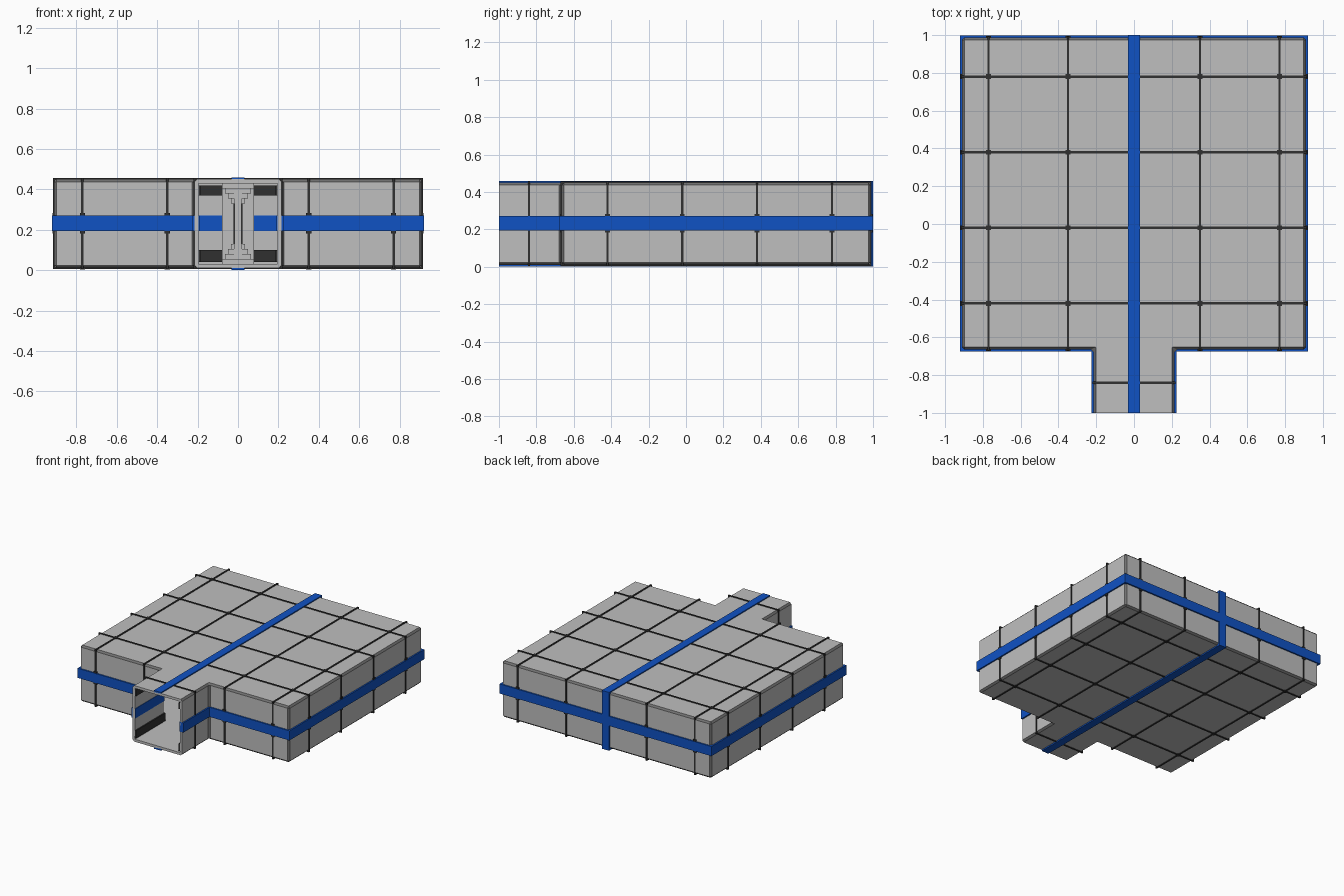
import bpy
import bmesh
from mathutils import Matrix, Vector

cube = bpy.data.objects.get("Cube")
if cube:
    bpy.data.objects.remove(cube, do_unlink=True)


def material(name, colour):
    m = bpy.data.materials.new(name)
    m.use_nodes = True
    m.diffuse_color = (*colour, 1)
    node = next(n for n in m.node_tree.nodes if n.type == "BSDF_PRINCIPLED")
    node.inputs["Base Color"].default_value = (*colour, 1)
    node.inputs["Roughness"].default_value = 0.7
    return m


GREY = material("light grey panel", (0.52, 0.52, 0.52))
EDGE = material("dark grey edging", (0.16, 0.16, 0.16))
DARK = material("charcoal trim", (0.03, 0.03, 0.03))
BLUE = material("blue stripe", (0.005, 0.085, 0.55))

BOTTOM, TOP = 0.01, 0.45
HALF_W, NECK, BACK, FRONT = 0.91, 0.215, 0.988, -0.665


def finish(name, bm, mats):
    bmesh.ops.recalc_face_normals(bm, faces=bm.faces)
    mesh = bpy.data.meshes.new(name)
    bm.to_mesh(mesh)
    bm.free()
    for m in mats:
        mesh.materials.append(m)
    ob = bpy.data.objects.new(name, mesh)
    bpy.context.collection.objects.link(ob)
    return ob


def outline(o, mouth=-1.0):
    """Room footprint with entry passage, grown outwards by o."""
    half = [(NECK + o, mouth), (NECK + o, FRONT - o),
            (HALF_W + o, FRONT - o), (HALF_W + o, BACK + o)]
    return half + [(-x, y) for x, y in reversed(half)]


def prism(points, z0, z1):
    bm = bmesh.new()
    face = bm.faces.new([bm.verts.new((x, y, z0)) for x, y in points])
    ext = bmesh.ops.extrude_face_region(bm, geom=[face])
    verts = [g for g in ext["geom"] if isinstance(g, bmesh.types.BMVert)]
    bmesh.ops.translate(bm, verts=verts, vec=(0, 0, z1 - z0))
    bmesh.ops.recalc_face_normals(bm, faces=bm.faces)
    return bm


def wall_band(name, z0, z1, outer, inner, mat):
    """Strip that follows the walls, open at the passage mouth."""
    points = outline(outer) + outline(inner)[::-1]
    return finish(name, prism(points, z0, z1), [mat])


def add_box(bm, lo, hi):
    lo, hi = Vector(lo), Vector(hi)
    mat = Matrix.Translation((lo + hi) / 2) @ Matrix.Diagonal((*(hi - lo), 1))
    bmesh.ops.create_cube(bm, size=1, matrix=mat)


def add_block(bm, centre, half):
    c, h = Vector(centre), Vector(half)
    add_box(bm, c - h, c + h)


# Hollow shell with chamfered dark edging
bm = prism(outline(0), BOTTOM, TOP)
edges = [e for e in bm.edges if not all(v.co.y < -0.99 for v in e.verts)]
bmesh.ops.bevel(bm, geom=edges, offset=0.013, segments=1, affect="EDGES",
                profile=0.5, material=1)
shell = finish("room_shell", bm, [GREY, EDGE])
cutter = finish("room_cavity", prism(outline(-0.02, -1.1), 0.03, 0.43), [GREY, EDGE])
cutter.hide_render = True
mod = shell.modifiers.new("hollow", "BOOLEAN")
mod.operation, mod.solver, mod.object = "DIFFERENCE", "EXACT", cutter
bpy.context.view_layer.objects.active = shell
bpy.ops.object.modifier_apply(modifier=mod.name)
bpy.data.objects.remove(cutter, do_unlink=True)

# Blue band round the walls, and dark skirting inside
wall_band("wall_band", 0.195, 0.27, 0.011, -0.024, BLUE)
wall_band("lower_skirting", 0.04, 0.10, -0.015, -0.03, DARK)
wall_band("upper_skirting", 0.37, 0.42, -0.015, -0.03, DARK)

# Blue centre stripe over roof, back and underside
bm = bmesh.new()
S = 0.031
add_box(bm, (-S, -1, TOP - 0.005), (S, 1, 0.458))
add_box(bm, (-S, -1, 0), (S, 1, BOTTOM + 0.005))
add_box(bm, (-S, BACK - 0.005, 0), (S, 1, 0.458))
finish("centre_stripe", bm, [BLUE])

# Trim ribs: loops wrapped round the shell on a grid
W, P = 0.006, 0.005
XS = [-0.77, -0.35, 0.35, 0.77]
YS = [-0.42, -0.02, 0.38, 0.78]
bm = bmesh.new()
for x in XS:
    for z in (BOTTOM, TOP):
        add_box(bm, (x - W, FRONT - P, z - P), (x + W, BACK + P, z + P))
    for y in (FRONT, BACK):
        add_box(bm, (x - W, y - P, BOTTOM - P), (x + W, y + P, TOP + P))
for y, half in [(y, HALF_W) for y in YS] + [(-0.84, NECK)]:
    for z in (BOTTOM, TOP):
        add_box(bm, (-half - P, y - W, z - P), (half + P, y + W, z + P))
    for x in (-half, half):
        add_box(bm, (x - P, y - W, BOTTOM - P), (x + P, y + W, TOP + P))
finish("trim_ribs", bm, [DARK])

# Small clips where ribs cross and where they meet the band
bm = bmesh.new()
C = 0.013
for z in (BOTTOM, TOP):
    for x in XS:
        for y in YS:
            add_block(bm, (x, y, z), (C, C, 0.007))
for z in (0.19, 0.275):
    for x in XS:
        for y in (FRONT, BACK):
            add_block(bm, (x, y, z), (C, 0.008, 0.008))
    for y in YS:
        for x in (-HALF_W, HALF_W):
            add_block(bm, (x, y, z), (0.008, C, 0.008))
finish("rib_clips", bm, [DARK])

# Column on the inner back wall with stepped base and capital
bm = bmesh.new()
add_box(bm, (-0.08, 0.945, 0.03), (0.08, 0.975, 0.43))
add_box(bm, (-0.02, 0.90, 0.03), (0.02, 0.975, 0.43))
for i, half in enumerate((0.08, 0.065, 0.05, 0.035)):
    depth = 0.89 + 0.008 * i
    z = 0.03 + 0.025 * i
    add_box(bm, (-half, depth, z), (half, 0.97, z + 0.025))
    add_box(bm, (-half, depth, 0.435 - z), (half, 0.97, 0.46 - z))
finish("inner_column", bm, [GREY])

# Dark lines beside the column shaft
bm = bmesh.new()
for side in (-1, 1):
    add_block(bm, (side * 0.018, 0.94, 0.23), (0.004, 0.043, 0.1))
finish("column_lines", bm, [DARK])
